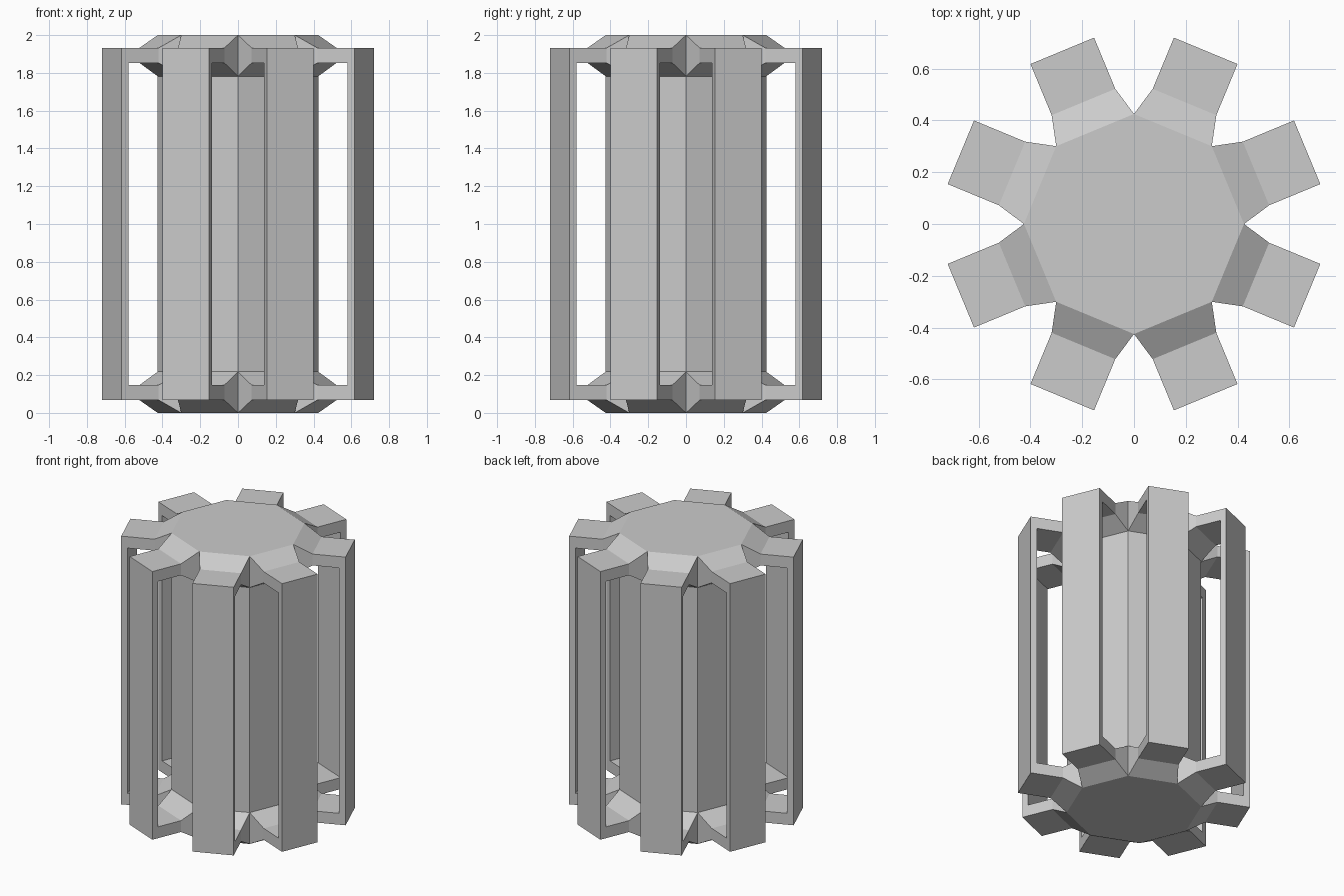
import bpy, bmesh, math
from mathutils import Matrix, Vector

if "Cube" in bpy.data.objects:
    bpy.data.objects.remove(bpy.data.objects["Cube"])

R = 0.425                                  # core octagon corner radius
STEP = math.pi / 4
APO, HALF = R * math.cos(STEP / 2), R * math.sin(STEP / 2)
W = 0.133                                  # arm half width

# Upper half of one arm: (radius, half width, height)
outer = [(APO, HALF, 2.0), (0.51, W, 1.932), (0.724, W, 1.932)]
inner = [(APO, HALF, 1.782), (0.51, W, 1.853), (0.682, W, 1.853)]


def mirrored(path):
    return path + [(r, w, 2 - z) for r, w, z in reversed(path)]


def quad(bm, pts, rot):
    bm.faces.new([bm.verts.new(rot @ Vector(p)) for p in pts])


def edge(p):
    r, w, z = p
    return (r, -w, z), (r, w, z)


bm = bmesh.new()
out, inn = mirrored(outer), mirrored(inner)
for k in range(8):
    rot = Matrix.Rotation((k + 0.5) * STEP, 3, 'Z')
    # arm: outer skin, window lining and both side walls
    for i in range(5):
        (a0, a1), (b0, b1) = edge(out[i]), edge(out[i + 1])
        (c0, c1), (d0, d1) = edge(inn[i]), edge(inn[i + 1])
        quad(bm, (a0, b0, b1, a1), rot)
        quad(bm, (c0, c1, d1, d0), rot)
        quad(bm, (a0, c0, d0, b0), rot)
        quad(bm, (a1, b1, d1, c1), rot)
    # core wall behind the window
    (c0, c1), (d0, d1) = edge(inn[0]), edge(inn[-1])
    quad(bm, (c0, d0, d1, c1), rot)

# octagonal end caps
for z in (0, 2):
    quad(bm, [(R * math.cos(k * STEP), R * math.sin(k * STEP), z) for k in range(8)],
         Matrix.Identity(3))

# weld into one drum with a cage of bars
bmesh.ops.remove_doubles(bm, verts=bm.verts, dist=1e-4)
bmesh.ops.recalc_face_normals(bm, faces=bm.faces)
mesh = bpy.data.meshes.new("caged_drum")
bm.to_mesh(mesh)
bm.free()
bpy.context.collection.objects.link(bpy.data.objects.new("caged_drum", mesh))
